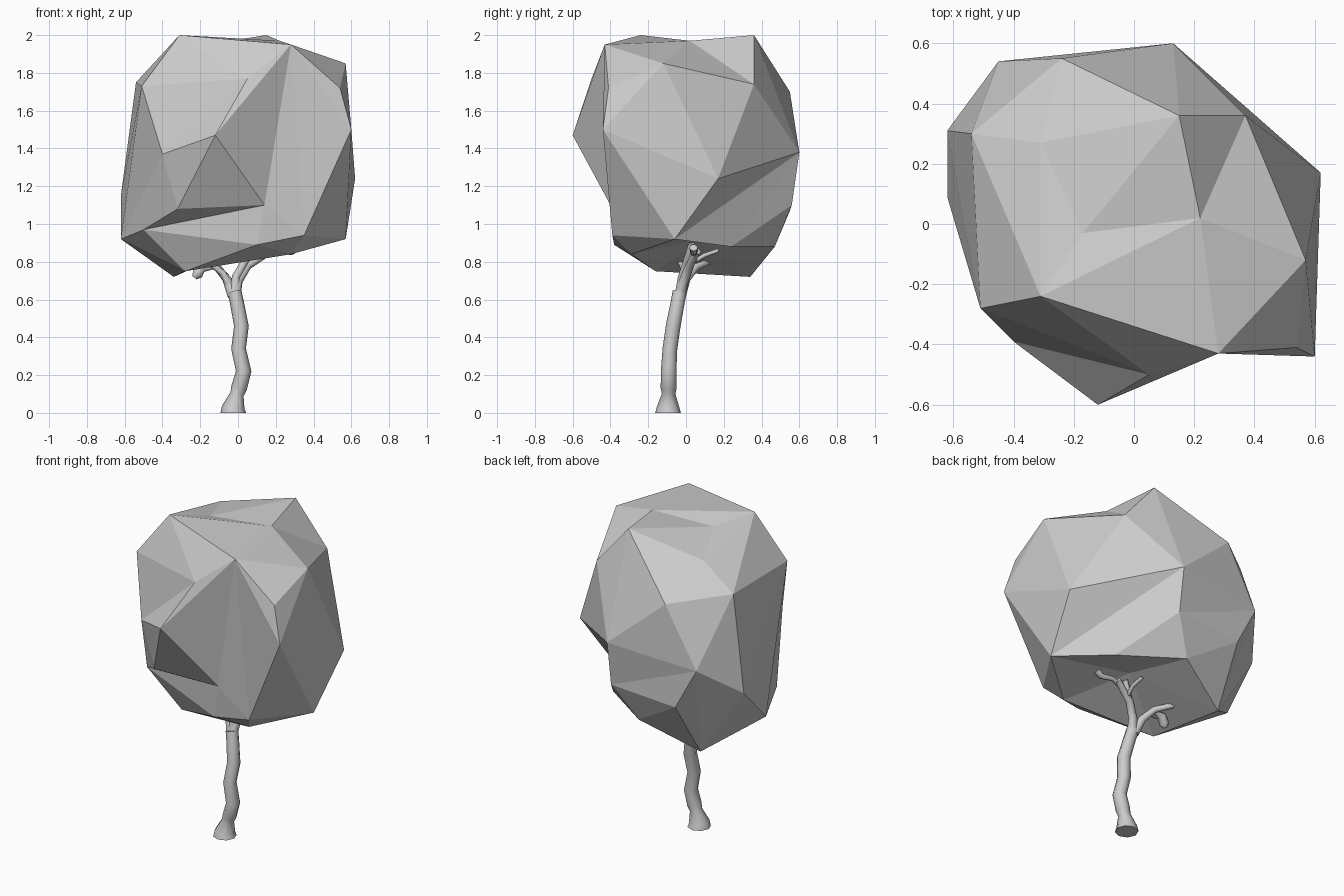
import bpy, bmesh
from mathutils import Vector

if "Cube" in bpy.data.objects:
    bpy.data.objects.remove(bpy.data.objects["Cube"])

# Faceted crown: corner points, grouped by level
CORNERS = {
    # top
    "a": (-.31, -.24, 2.0), "b": (.15, .36, 2.0), "c": (.28, -.43, 1.95),
    "d": (.57, -.12, 1.85), "e": (.22, .02, 1.97), "z": (-.17, -.03, 1.95),
    "y": (-.31, .27, 1.89),
    # upper sides
    "f": (.54, -.41, 1.72), "g": (.37, .36, 1.74), "l": (.05, -.50, 1.77),
    "n": (-.51, -.28, 1.73), "o": (-.54, .30, 1.75), "x": (-.24, .55, 1.70),
    # middle
    "h": (.60, -.44, 1.50), "i": (.62, .17, 1.24), "k": (-.12, -.60, 1.47),
    "m": (-.40, -.39, 1.37), "w": (.13, .60, 1.38), "A": (-.45, .54, 1.33),
    "p": (-.62, .31, 1.15), "r": (.14, -.40, 1.10), "s": (-.32, -.38, 1.08),
    "B": (.13, .56, 1.10), "C": (-.31, .55, 1.07),
    # lower rim and underside
    "q": (-.62, .09, .92), "t": (-.50, -.19, .97), "j": (.57, -.06, .92),
    "u": (.35, -.39, .94), "v": (.10, -.38, .89), "D": (.34, .24, .88),
    "E": (0, .47, .88), "F": (-.34, .34, .72), "G": (-.28, -.16, .75),
    "I": (.28, -.29, .84), "H": (.10, .08, .92),
}
# Creases that must run between these corners
CREASES = ("ac al nl ml cl ck cr cu ch hu kr ks sr st tr tv rv ru ms mt mq qn "
           "az ze ae ce ed eb eg dg dh di hi hj gi iw gw jw oy yx by bx xA oA "
           "xw Aw pA pF qF qG tG vG AC AF AB BE CE EF jD DE uI jI vI GI").split()


def build_crown():
    bm = bmesh.new()
    centre = Vector((0, 0, 1.36))
    verts = {k: bm.verts.new((Vector(co) - centre).normalized())
             for k, co in CORNERS.items()}
    # skin the directions on a sphere, then move the corners to their places
    bmesh.ops.convex_hull(bm, input=list(bm.verts))

    def crosses(p, q, v, w):
        if len({p, q, v, w}) < 4 or (p.co + q.co).dot(v.co + w.co) <= 0:
            return False
        n1, n2 = p.co.cross(q.co), v.co.cross(w.co)
        return (n1.dot(v.co) * n1.dot(w.co) < 0
                and n2.dot(p.co) * n2.dot(q.co) < 0)

    # turn crossing edges until each crease exists
    for pair in CREASES:
        v1, v2 = verts[pair[0]], verts[pair[1]]
        for step in range(24):
            if any(e.other_vert(v1) is v2 for e in v1.link_edges):
                break
            cand = []
            for e in bm.edges:
                if len(e.link_faces) == 2 and crosses(v1, v2, *e.verts):
                    opp = [v for f in e.link_faces for v in f.verts
                           if v not in e.verts]
                    if crosses(opp[0], opp[1], *e.verts):
                        cand.append((crosses(v1, v2, *opp), e))
            if not cand:
                break
            cand.sort(key=lambda c: c[0])
            pick = cand[0] if not cand[0][0] else cand[step % len(cand)]
            bmesh.utils.edge_rotate(pick[1], True)
    for key, co in CORNERS.items():
        verts[key].co = co
    bmesh.ops.recalc_face_normals(bm, faces=list(bm.faces))
    me = bpy.data.meshes.new("crown")
    bm.to_mesh(me)
    bm.free()
    ob = bpy.data.objects.new("crown", me)
    bpy.context.collection.objects.link(ob)


def tube(name, pts, res=2):
    """Tapered smooth tube through (x, y, z, radius) points."""
    cu = bpy.data.curves.new(name, 'CURVE')
    cu.dimensions = '3D'
    cu.bevel_depth = 1.0
    cu.bevel_resolution = res
    cu.use_fill_caps = True
    sp = cu.splines.new('POLY')
    sp.points.add(len(pts) - 1)
    for p, (x, y, z, r) in zip(sp.points, pts):
        p.co = (x, y, z, 1)
        p.radius = r
    sp.use_smooth = True
    ob = bpy.data.objects.new(name, cu)
    bpy.context.collection.objects.link(ob)


build_crown()

# Crooked trunk with a flared foot
tube("trunk", [(-.025, -.095, 0, .068), (-.025, -.095, .03, .06),
               (-.005, -.092, .10, .036), (.005, -.092, .13, .042),
               (.03, -.092, .22, .041), (.003, -.085, .34, .039),
               (.018, -.068, .46, .039), (-.005, -.045, .58, .037),
               (-.018, -.034, .64, .037)])

# Forking branches
tube("right_branch", [(-.015, -.035, .62, .03), (.0, -.01, .70, .026),
                      (.05, .02, .78, .023), (.17, .06, .855, .018)])
tube("middle_branch", [(-.02, -.035, .62, .026), (-.01, -.02, .72, .023),
                       (.03, .0, .79, .02), (.09, .03, .90, .015)])
tube("left_branch", [(-.025, -.03, .62, .03), (-.06, .0, .71, .024),
                     (-.11, .05, .77, .02), (-.22, .14, .81, .016)])
tube("left_fork", [(-.04, -.02, .66, .02), (-.08, -.01, .74, .018),
                   (-.14, -.02, .785, .015), (-.22, -.04, .80, .012)])

# Twigs at the branch ends
tube("right_twig", [(.10, .04, .82, .012), (.20, .05, .86, .014),
                    (.28, .04, .852, .018), (.31, .04, .875, .022)])
tube("back_twig", [(.08, .04, .80, .012), (.09, .10, .835, .012),
                   (.08, .17, .86, .011)])
tube("left_twig", [(-.13, .03, .77, .01), (-.19, .02, .77, .026),
                   (-.215, .01, .735, .03), (-.23, .01, .715, .014)])
